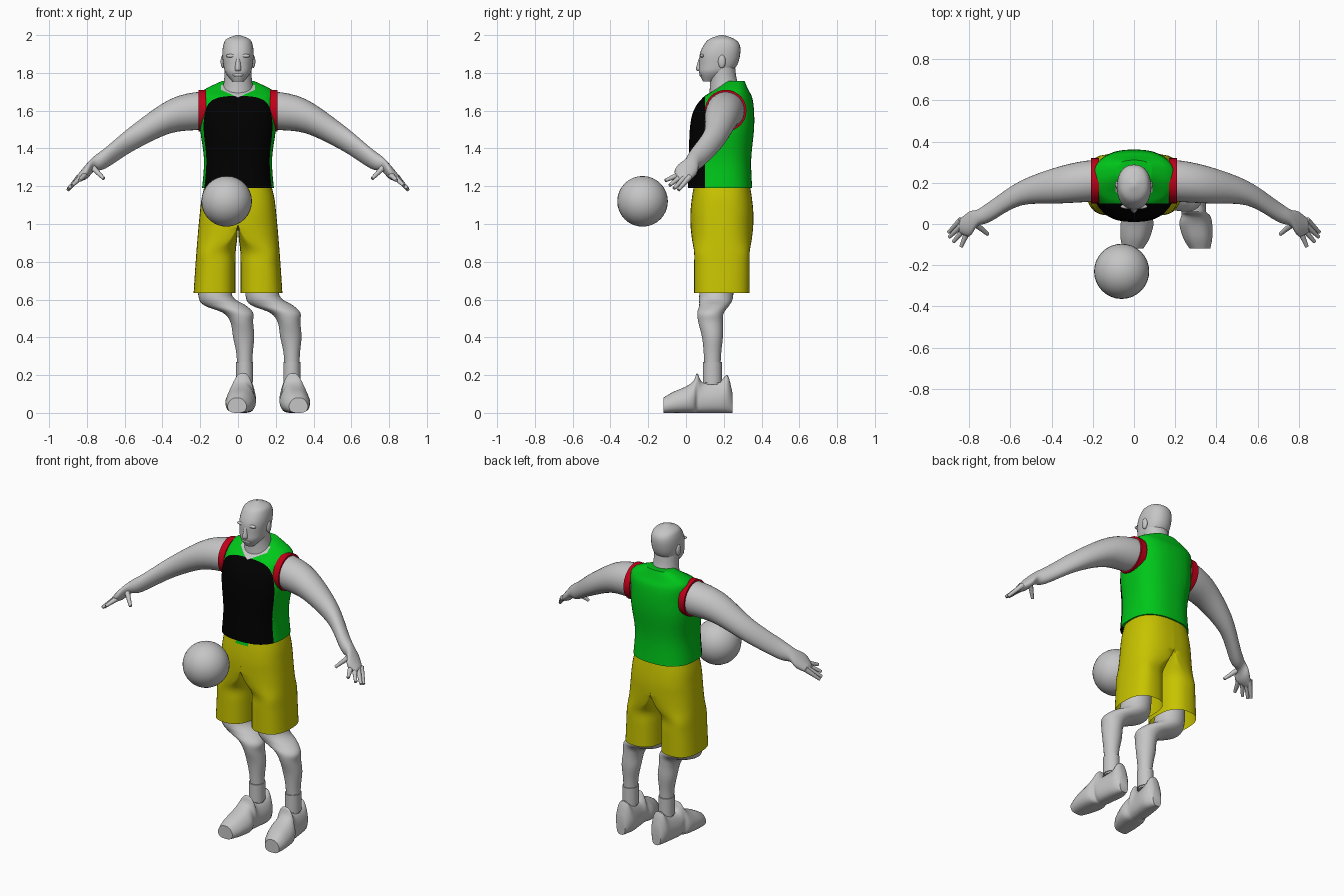
import bpy, bmesh, math
from mathutils import Vector, Matrix

cube = bpy.data.objects.get("Cube")
if cube:
    bpy.data.objects.remove(cube, do_unlink=True)


def material(name, *rgb):
    m = bpy.data.materials.new(name)
    m.use_nodes = True
    m.diffuse_color = (*rgb, 1)
    m.node_tree.nodes["Principled BSDF"].inputs["Base Color"].default_value = (*rgb, 1)
    return m


GREY = material("light grey", .56, .56, .56)
GREEN = material("green", 0, .57, .01)
BLACK = material("black", 0, 0, 0)
YELLOW = material("yellow", .58, .55, 0)
RED = material("red", .55, 0, .01)


def finish(name, bm, *materials):
    """Turn a bmesh into a smooth-shaded object that keeps its sharp edges."""
    bmesh.ops.recalc_face_normals(bm, faces=bm.faces)
    mesh = bpy.data.meshes.new(name)
    bm.to_mesh(mesh)
    bm.free()
    for m in materials:
        mesh.materials.append(m)
    ob = bpy.data.objects.new(name, mesh)
    bpy.context.collection.objects.link(ob)
    bpy.ops.object.select_all(action='DESELECT')
    ob.select_set(True)
    bpy.context.view_layer.objects.active = ob
    bpy.ops.object.shade_smooth_by_angle(angle=math.radians(45))


def refine(rows, steps=4):
    """Catmull-Rom interpolation between section rows."""
    refined = []
    for i in range(len(rows) - 1):
        before, start, end = rows[max(i - 1, 0)], rows[i], rows[i + 1]
        after = rows[min(i + 2, len(rows) - 1)]
        for k in range(steps):
            t = k / steps
            refined.append([
                b + t * (c - a) / 2 + t * t * (a - 2.5 * b + 2 * c - d / 2)
                + t ** 3 * (3 * b - a - 3 * c + d) / 2
                for a, b, c, d in zip(before, start, end, after)])
    return refined + [rows[-1]]


def loft(rows, axis='z', power=1.0, sides=32, caps=True, mirror=1, shift=0, taper=0):
    """Join sections: position, centre, radius, centre, radius, optional inner radius."""
    bm = bmesh.new()
    rings = []
    for position, a, a_radius, b, b_radius, *inner in refine(rows):
        ring = []
        for i in range(sides):
            angle = math.tau * i / sides
            u, v = (math.copysign(abs(w) ** power, w) for w in (math.cos(angle), math.sin(angle)))
            u *= 1 - taper * max(v, 0)
            p = a + u * (inner[0] if inner and u < 0 else a_radius)
            q = b + v * b_radius
            x, y, z = {'x': (position, p, q), 'y': (p, position, q), 'z': (p, q, position)}[axis]
            ring.append(bm.verts.new((mirror * x + shift, y, z)))
        rings.append(ring)
    for low, high in zip(rings, rings[1:]):
        for i in range(sides):
            j = (i + 1) % sides
            bm.faces.new((low[i], low[j], high[j], high[i]))
    if caps:
        bm.faces.new(rings[0])
        bm.faces.new(rings[-1])
    return bm


def ellipsoid(name, position, size):
    bm = bmesh.new()
    bmesh.ops.create_uvsphere(bm, u_segments=32, v_segments=16, radius=1,
                              matrix=Matrix.LocRotScale(Vector(position), None, Vector(size)))
    finish(name, bm, GREY)


def finger(name, root, tip, mirror):
    root, tip = (Vector((mirror * p.x, p.y, p.z)) for p in (root, tip))
    along = tip - root
    turn = along.to_track_quat('Z', 'Y')
    bm = bmesh.new()
    bmesh.ops.create_cone(bm, cap_ends=True, segments=10, radius1=.016, radius2=.009,
                          depth=along.length,
                          matrix=Matrix.LocRotScale((root + tip) / 2, turn, None))
    finish(name, bm, GREY)


# Head and neck
HEAD = [(1.755, 0, .03, .12, .03), (1.8, 0, .066, .15, .08), (1.84, 0, .077, .17, .1),
        (1.9, 0, .083, .18, .107), (1.95, 0, .077, .19, .094), (1.98, 0, .06, .19, .065),
        (2, 0, .01, .19, .01)]
finish("head", loft(HEAD, power=.9), GREY)
NOSE = [(1.81, 0, .015, .08, .02), (1.825, 0, .018, .08, .027), (1.88, 0, .01, .08, .01)]
finish("nose", loft(NOSE, sides=12), GREY)
ellipsoid("lips", (0, .08, 1.79), (.03, .01, .01))
NECK = [(1.64, 0, .1, .22, .1), (1.75, 0, .075, .2, .073), (1.83, 0, .072, .19, .07)]
finish("neck", loft(NECK), GREY)

# Jersey, cut along its colour borders: chest top, side seams and neckline
TORSO = [(1.19, 0, .19, .18, .17), (1.34, 0, .18, .18, .165), (1.5, 0, .2, .19, .17),
         (1.6, 0, .2, .2, .16), (1.67, 0, .2, .22, .13), (1.71, 0, .18, .24, .09),
         (1.757, 0, .085, .26, .05)]
CHEST_TOP, SEAM, NECK_WIDTH, NECK_LOW, NECK_SLOPE = 1.685, .1, .09, 1.67, .45
cuts = [((0, 0, CHEST_TOP), (0, 0, 1)), ((0, SEAM, 0), (0, 1, 0))]
for side in (1, -1):
    cuts.append(((side * NECK_WIDTH, 0, 0), (1, 0, 0)))
    cuts.append(((0, 0, NECK_LOW), (side * NECK_SLOPE, 0, -1)))
bm = loft(TORSO, power=.8, sides=48)
for point, normal in cuts:
    bmesh.ops.bisect_plane(bm, geom=bm.verts[:] + bm.edges[:] + bm.faces[:],
                           plane_co=point, plane_no=normal)
for f in bm.faces:
    x, y, z = f.calc_center_median()
    if abs(x) < NECK_WIDTH and z > NECK_LOW + NECK_SLOPE * abs(x) and y < 2 * SEAM:
        f.material_index = 2
    elif z < CHEST_TOP and y < SEAM:
        f.material_index = 1
finish("jersey", bm, GREEN, BLACK, GREY)


def shorts_section(t):
    """Half a waist at the top that parts into one open leg below the crotch."""
    part = min(max((t - .42) / .2, 0), 1)
    part *= part * (3 - 2 * part)
    centre = .125 * part
    outer = .175 + .06 * t ** .6
    seat = .02 * math.sin(math.pi * min(1.6 * t, 1))
    return (1.21 - .575 * t, centre, outer - centre, .19, .147 + seat, .9 * centre)


SHORTS = [shorts_section(i / 8) for i in range(9)]
ARM = [(.13, .21, .08, 1.6, .08), (.2, .21, .1, 1.6, .1), (.36, .19, .09, 1.57, .09),
       (.55, .15, .06, 1.46, .07), (.7, .06, .05, 1.35, .055), (.76, .03, .04, 1.32, .04),
       (.8, 0, .06, 1.28, .04), (.85, -.01, .03, 1.24, .02)]
TRIM = [(x, .21, .11, 1.6, .11) for x in (.17, .21)]
KNUCKLES = Vector((.84, .02, 1.25)), Vector((.81, -.04, 1.26))
TIPS = Vector((.9, -.04, 1.18)), Vector((.84, -.11, 1.23))
THUMB = Vector((.77, 0, 1.3)), Vector((.71, -.05, 1.24))

for side, s in (("left", 1), ("right", -1)):
    bm = loft(SHORTS, power=.8, sides=40, caps=False, mirror=s)
    # Small green tab at the front of the waistband
    for f in bm.faces:
        x, y, z = f.calc_center_median()
        if z > 1.15 and abs(x) < .04 and y < SEAM:
            f.material_index = 1
    finish(side + "_shorts_half", bm, YELLOW, GREEN)
    finish(side + "_arm", loft(ARM, 'x', mirror=s), GREY)
    finish(side + "_armhole_trim", loft(TRIM, 'x', mirror=s), RED)
    ellipsoid(side + "_ear", (s * .08, .19, 1.86), (.012, .02, .035))
    ellipsoid(side + "_brow", (s * .035, .085, 1.89), (.03, .012, .01))
    # Fingers fan out from the knuckles
    for i, label in enumerate(("little", "ring", "middle", "index")):
        spread = Vector((.02, 0, -.01)) * math.sin(math.pi * i / 3)
        finger(f"{side}_{label}_finger", KNUCKLES[0].lerp(KNUCKLES[1], i / 3),
               TIPS[0].lerp(TIPS[1], i / 3) + spread, s)
    finger(side + "_thumb", *THUMB, s)

# Legs both step sideways; the feet splay apart
LEG = [(.75, .12, .085, .17, .08), (.62, .13, .09, .16, .09), (.57, .18, .11, .15, .08),
       (.53, .25, .08, .13, .07), (.48, .27, .06, .13, .065), (.4, .28, .056, .14, .055),
       (.3, .285, .042, .14, .045), (.15, .285, .04, .14, .04)]
SOCK = [(z, .285, .045, .14, .05) for z in (.16, .27)]
# Shoe outline from toe to heel: position, centre, half width, height
OUTLINE = [(-.12, .32, .05, .08), (-.07, .31, .07, .11), (0, .3, .08, .14), (.04, .3, .07, .17),
           (.06, .29, .06, .21), (.09, .29, .06, .16), (.18, .28, .06, .17), (.22, .28, .05, .2),
           (.245, .28, .03, .11)]
SHOE = [(y, x, width, height / 2, height / 2) for y, x, width, height in OUTLINE]
for side, shift, foot, foot_shift in (("left", 0, 1, 0), ("right", -.25, -1, .315)):
    finish(side + "_leg", loft(LEG, shift=shift), GREY)
    finish(side + "_sock", loft(SOCK, shift=shift), GREY)
    finish(side + "_shoe", loft(SHOE, 'y', power=.7, taper=.3, mirror=foot, shift=foot_shift), GREY)

ellipsoid("ball", (-.06, -.23, 1.12), (.134, .134, .134))
